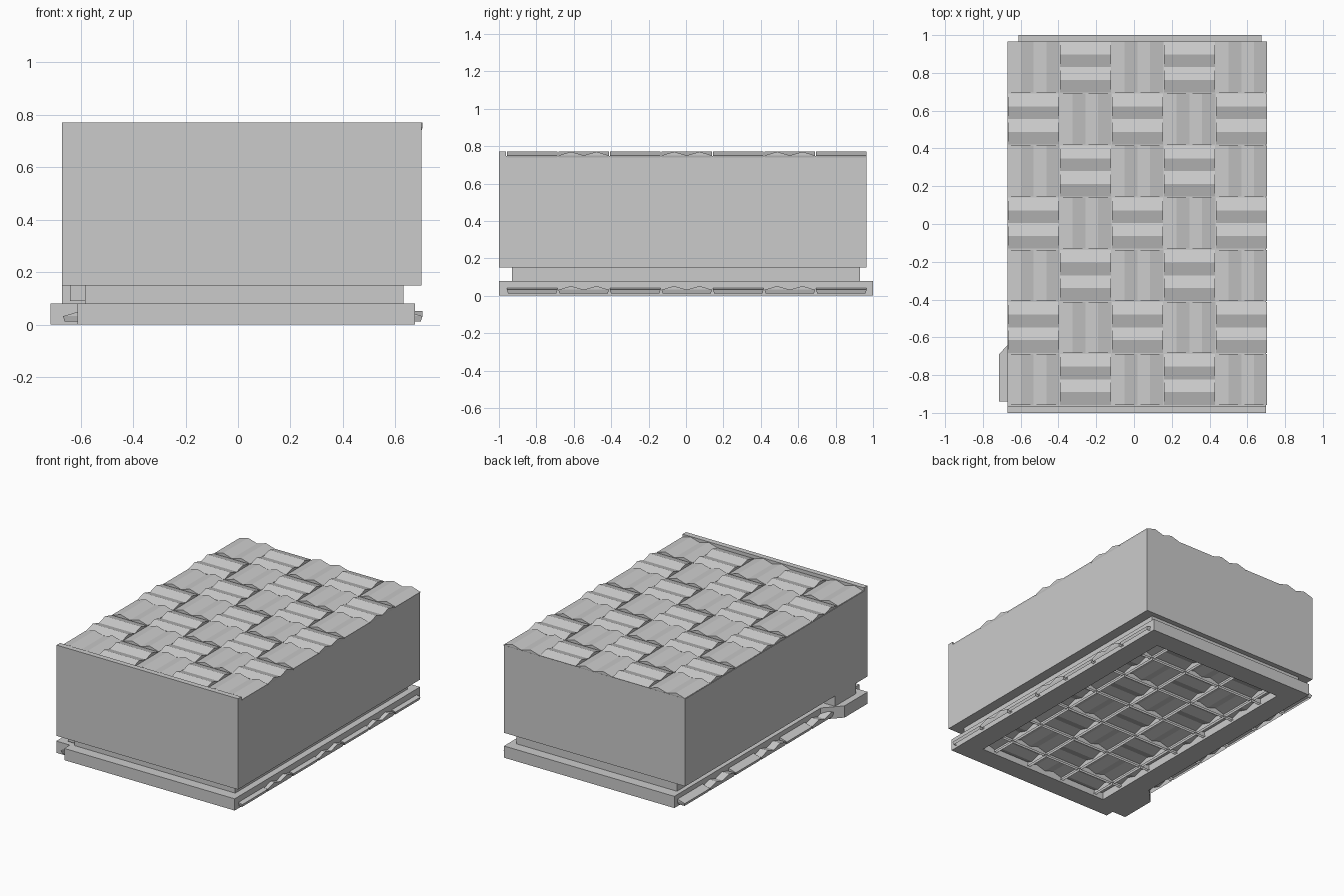
import bpy, bmesh

if "Cube" in bpy.data.objects:
    bpy.data.objects.remove(bpy.data.objects["Cube"])

def make(name, bm):
    bmesh.ops.recalc_face_normals(bm, faces=bm.faces)
    me = bpy.data.meshes.new(name)
    bm.to_mesh(me)
    bm.free()
    ob = bpy.data.objects.new(name, me)
    bpy.context.collection.objects.link(ob)
    return ob

def prism(bm, pts, z0, z1):
    lo = [bm.verts.new((x, y, z0)) for x, y in pts]
    hi = [bm.verts.new((x, y, z1)) for x, y in pts]
    bm.faces.new(lo[::-1])
    bm.faces.new(hi)
    n = len(pts)
    for i in range(n):
        j = (i + 1) % n
        bm.faces.new((lo[i], lo[j], hi[j], hi[i]))

def box(name, x0, x1, y0, y1, z0, z1):
    bm = bmesh.new()
    prism(bm, [(x0, y0), (x1, y0), (x1, y1), (x0, y1)], z0, z1)
    return make(name, bm)

# One open-bottomed tile: double-ridged top, gable ends and tapering skirts
def tile(bm, cx, cy, z, along_y):
    h, low, peak, taper = 0.135, 0.02, 0.04, 0.006
    def vert(u, v, w):
        if along_y:
            return bm.verts.new((cx + u, cy + v, z + w))
        return bm.verts.new((cx + v, cy + u, z + w))
    us = [-h, -h / 2, 0, h / 2, h]
    ws = [low, peak, low, peak, low]
    rows = [[vert(u, s * h, w) for u, w in zip(us, ws)] for s in (-1, 1)]
    feet = [[vert(s * (h - taper), t * (h - taper), 0) for s in (-1, 1)] for t in (-1, 1)]
    for i in range(4):
        bm.faces.new((rows[0][i], rows[0][i + 1], rows[1][i + 1], rows[1][i]))
    for r, f in zip(rows, feet):
        bm.faces.new((r[0], r[1], r[2]))
        bm.faces.new((r[2], r[3], r[4]))
        bm.faces.new((f[0], f[1], r[4], r[2], r[0]))
    for k, e in ((0, 0), (1, 4)):
        bm.faces.new((feet[0][k], feet[1][k], rows[1][e], rows[0][e]))

# Checkerboard of tiles with alternating ridge direction
def tile_field(name, z):
    bm = bmesh.new()
    for i in range(5):
        for j in range(7):
            tile(bm, 0.018 + (i - 2) * 0.275, 0.004 + (j - 3) * 0.2755, z, (i + j) % 2 == 0)
    return make(name, bm)

# Tiled layers at the top and in the base
tile_field("top_tiles", 0.73)
tile_field("base_tiles", 0.012)

# Main body with raised front rim
box("main_body", -0.67, 0.70, -1.0, 0.965, 0.15, 0.747)
box("front_rim", -0.67, 0.70, -1.0, -0.963, 0.747, 0.77)

# Recessed neck and its side blocks
box("neck", -0.583, 0.63, -0.93, 0.93, 0.08, 0.15)
box("neck_side_block", -0.67, -0.583, -0.88, -0.65, 0.08, 0.15)
box("neck_corner_block", -0.64, -0.583, -0.92, -0.88, 0.09, 0.15)

# Base frame around an open underside
X0, X1, A0, A1, B = -0.612, 0.675, -0.465, 0.53, 0.86
bm = bmesh.new()
outer = [(X0, -1), (X1, -1), (X1, 1), (X0, 1)]
inner = [(A0, -B), (A1, -B), (A1, B), (A0, B)]
rings = [[bm.verts.new((x, y, z)) for x, y in p] for p, z in
         ((outer, 0), (outer, 0.08), (inner, 0.08), (inner, 0))]
for k in range(4):
    a, b = rings[k], rings[(k + 1) % 4]
    for i in range(4):
        j = (i + 1) % 4
        bm.faces.new((a[i], a[j], b[j], b[i]))
make("base_frame", bm)

# Chamfered tab on the left of the base
bm = bmesh.new()
prism(bm, [(-0.715, -0.94), (X0, -0.94), (X0, -0.58), (-0.715, -0.69)], 0, 0.08)
make("base_tab", bm)
